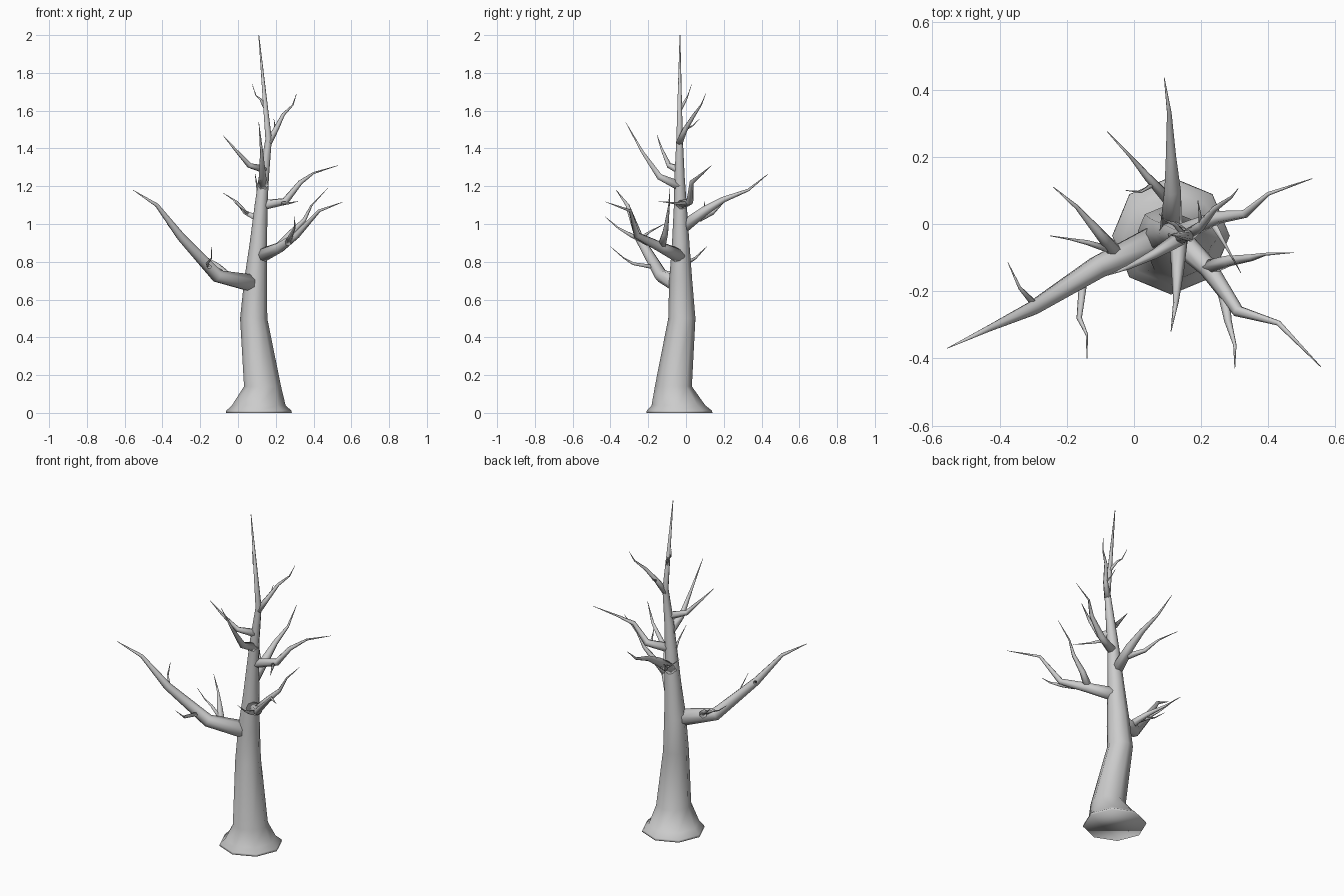
import bpy, bmesh, math
from mathutils import Vector

cube = bpy.data.objects.get("Cube")
if cube:
    bpy.data.objects.remove(cube, do_unlink=True)

bark = bpy.data.materials.new("grey_bark")
bark.use_nodes = True
colour = (0.6, 0.6, 0.6, 1)
bark.diffuse_color = colour
bark.node_tree.nodes["Principled BSDF"].inputs["Base Color"].default_value = colour


def limb(name, points, radii, sides=6, level=False):
    """Smooth tapered tube through the points, closed at both ends."""
    pts = [Vector(p) for p in points]
    bm = bmesh.new()
    rings = []
    side, previous = Vector((1, 0, 0)), Vector((0, 0, 1))
    for i, p in enumerate(pts):
        tangent = Vector()
        if level:
            tangent = Vector((0, 0, 1))
        else:
            if i:
                tangent += (p - pts[i - 1]).normalized()
            if i < len(pts) - 1:
                tangent += (pts[i + 1] - p).normalized()
            tangent.normalize()
        side = previous.rotation_difference(tangent) @ side
        previous = tangent
        across = tangent.cross(side)
        ring = []
        for k in range(sides):
            a = math.tau * k / sides
            ring.append(bm.verts.new(p + (side * math.cos(a) + across * math.sin(a)) * radii[i]))
        rings.append(ring)
    bm.faces.new(list(reversed(rings[0])))
    bm.faces.new(rings[-1])
    for lower, upper in zip(rings, rings[1:]):
        for k in range(sides):
            n = (k + 1) % sides
            bm.faces.new((lower[k], lower[n], upper[n], upper[k]))
    for face in bm.faces:
        face.smooth = True
    mesh = bpy.data.meshes.new(name)
    bm.to_mesh(mesh)
    bm.free()
    mesh.materials.append(bark)
    bpy.context.collection.objects.link(bpy.data.objects.new(name, mesh))


def taper(name, base, *points, sides=6):
    """Limb that thins from its base radius to a fine tip."""
    n = len(points) - 1
    limb(name, points, [max(base * (1 - i / n) ** 1.15, .001) for i in range(n + 1)], sides)


# Trunk with flared foot
limb("trunk",
     [(.11, -.035, 0), (.11, -.035, .012), (.11, -.04, .04), (.13, -.067, .14), (.083, -.022, .5),
      (.093, -.028, .7), (.108, -.028, .9), (.122, -.03, 1.1), (.137, -.034, 1.25),
      (.162, -.034, 1.45), (.11, -.032, 2)],
     [.175, .172, .142, .098, .072, .061, .046, .034, .027, .017, .002], 8, True)

# Large low branch and its twigs
taper("low_branch", .05, (.085, -.04, .685), (-.11, -.13, .725), (-.3, -.25, .93),
      (-.43, -.31, 1.1), (-.556, -.37, 1.18), sides=8)
taper("low_outer_twig", .012, (-.29, -.245, .92), (-.34, -.19, .96), (-.375, -.115, 1.0))
taper("low_front_twig", .013, (-.15, -.16, .77), (-.163, -.28, .79), (-.14, -.33, .82), (-.14, -.4, .88))
taper("low_back_twig", .024, (-.05, -.09, .72), (-.11, -.02, .78), (-.17, .05, .82), (-.24, .11, .88))
taper("low_side_twig", .012, (-.06, -.08, .73), (-.14, -.055, .78), (-.19, -.045, .8), (-.25, -.035, .85))

# Forward branch on the left side
taper("left_branch", .04, (.12, -.035, .83), (.22, -.13, .875), (.31, -.26, .94),
      (.43, -.295, 1.07), (.556, -.425, 1.117), sides=8)
taper("left_upper_twig", .024, (.22, -.13, .88), (.28, -.11, .95), (.35, -.1, 1.02), (.39, -.09, 1.1), (.475, -.085, 1.19))
taper("left_front_twig", .018, (.265, -.2, .9), (.28, -.29, .94), (.3, -.36, .98), (.3, -.43, 1.04))

# Back branch and twigs
taper("back_branch", .034, (.11, -.02, .98), (.115, .1, 1.07), (.11, .2, 1.13),
      (.105, .33, 1.18), (.09, .435, 1.265), sides=8)
taper("back_twig", .019, (.105, .07, 1.03), (.04, .14, 1.06), (-.01, .2, 1.12), (-.08, .275, 1.165))
taper("back_small_twig", .008, (.06, .12, 1.05), (.02, .095, 1.08), (-.025, .1, 1.12))

# Middle branch on the left side
taper("middle_branch", .028, (.13, -.03, 1.1), (.25, .02, 1.12), (.33, .03, 1.22),
      (.4, .09, 1.27), (.53, .135, 1.31))
taper("middle_twig", .012, (.23, .01, 1.11), (.27, -.06, 1.11), (.318, -.145, 1.12))

# Upper branches
taper("front_branch", .03, (.132, -.03, 1.2), (.13, -.14, 1.25), (.125, -.23, 1.38), (.11, -.32, 1.54))
taper("upper_right_branch", .023, (.14, -.04, 1.29), (.06, -.09, 1.31), (-.02, -.13, 1.4), (-.08, -.153, 1.47))
taper("upper_left_branch", .02, (.16, -.035, 1.43), (.2, -.005, 1.5), (.24, .045, 1.58),
      (.29, .08, 1.63), (.31, .105, 1.69))
taper("upper_left_twig", .008, (.2, -.005, 1.5), (.195, .035, 1.52), (.19, .07, 1.555))
taper("crown_twig", .01, (.15, -.033, 1.6), (.12, 0, 1.66), (.095, .01, 1.68), (.075, .03, 1.74))
